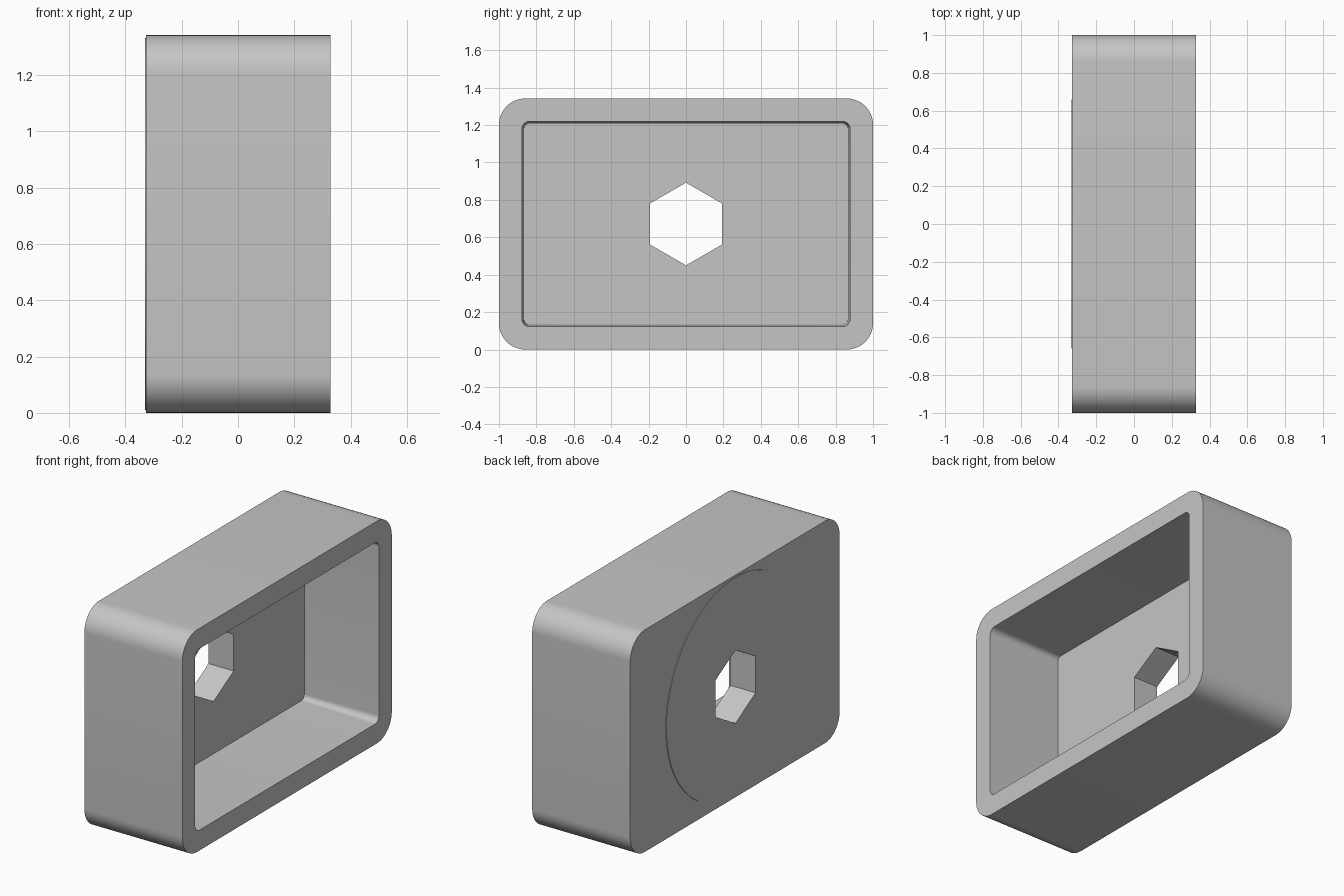
import bpy
import bmesh
from math import sin, cos, pi, radians

cube = bpy.data.objects.get("Cube")
if cube:
    bpy.data.objects.remove(cube)

HEIGHT = 1.342
MID = HEIGHT / 2
BACK, FRONT, FLOOR = -0.327, 0.328, -0.163
DISC = BACK - 0.004

grey = bpy.data.materials.new("plain_grey")
grey.use_nodes = True
colour = (0.56, 0.56, 0.56, 1)
grey.diffuse_color = colour
grey.node_tree.nodes["Principled BSDF"].inputs["Base Color"].default_value = colour

bm = bmesh.new()


def ring(x, points):
    """Closed loop of vertices in the plane at x."""
    verts = [bm.verts.new((x, y, MID + z)) for y, z in points]
    edges = [bm.edges.new((v, verts[i - 1])) for i, v in enumerate(verts)]
    return verts, edges


def rounded(half_y, half_z, radius, steps=12):
    points = []
    for k, (sy, sz) in enumerate(((1, 1), (-1, 1), (-1, -1), (1, -1))):
        for i in range(steps + 1):
            a = (k + i / steps) * pi / 2
            points.append((sy * (half_y - radius) + radius * cos(a),
                           sz * (half_z - radius) + radius * sin(a)))
    return points


def polygon(radius, sides, start=0):
    return [(radius * cos(start + 2 * pi * i / sides),
             radius * sin(start + 2 * pi * i / sides)) for i in range(sides)]


def wall(a, b):
    """Quads between two loops of equal count."""
    va, vb = a[0], b[0]
    for i in range(len(va)):
        bm.faces.new((va[i - 1], va[i], vb[i], vb[i - 1]))


def plate(a, b):
    """Flat face between an outer loop and the hole inside it."""
    bmesh.ops.triangle_fill(bm, use_beauty=True, edges=a[1] + b[1])


# Loops from the outer shell, round through the hole, to the cavity
shell = rounded(1, MID, 0.14)
shell_back, shell_rim = ring(BACK, shell), ring(FRONT, shell)
disc = polygon(0.66, 96)
disc_base, disc_edge = ring(BACK, disc), ring(DISC, disc)
hexagon = polygon(0.221, 6, pi / 2)
hole_back, hole_floor = ring(DISC, hexagon), ring(FLOOR, hexagon)
cavity_floor = ring(FLOOR, rounded(0.866, 0.537, 0.03))
cavity_rim = ring(FRONT, rounded(0.877, 0.548, 0.04))

# Outer sides, raised disc edge, hexagonal hole and tapered cavity
for pair in ((shell_back, shell_rim), (disc_base, disc_edge),
             (hole_back, hole_floor), (cavity_floor, cavity_rim)):
    wall(*pair)

# Back, disc face, cavity floor and rim
for pair in ((shell_back, disc_base), (disc_edge, hole_back),
             (cavity_floor, hole_floor), (shell_rim, cavity_rim)):
    plate(*pair)

bmesh.ops.recalc_face_normals(bm, faces=bm.faces)
mesh = bpy.data.meshes.new("open_box")
bm.to_mesh(mesh)
bm.free()
mesh.materials.append(grey)

box = bpy.data.objects.new("open_box", mesh)
bpy.context.collection.objects.link(box)
bpy.context.view_layer.objects.active = box
box.select_set(True)
bpy.ops.object.shade_smooth_by_angle(angle=radians(30))
